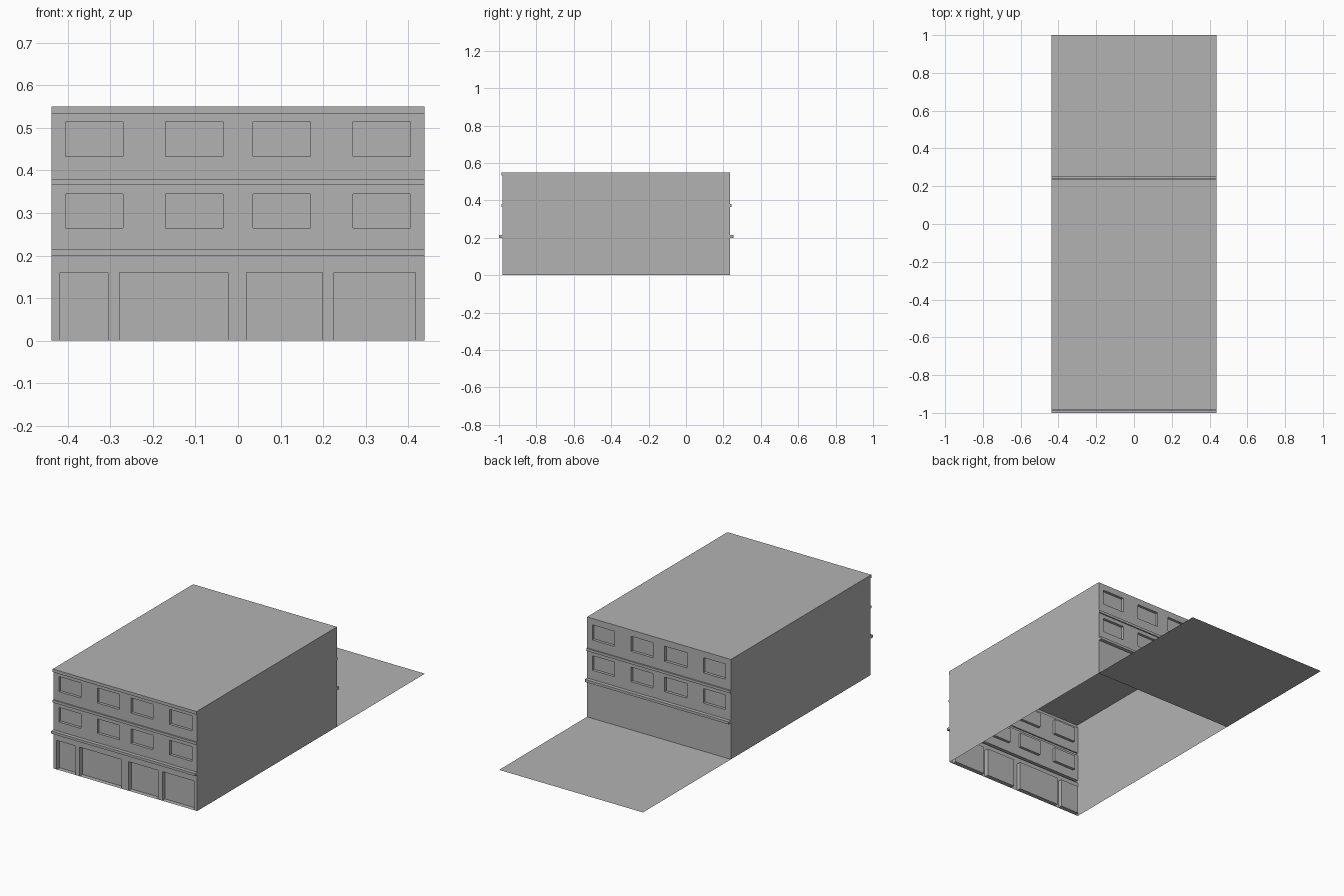
import bpy, bmesh

cube = bpy.data.objects.get("Cube")
if cube:
    bpy.data.objects.remove(cube, do_unlink=True)

HALF, FRONT, BACK, TOP = 0.438, -0.98, 0.235, 0.55

grey = bpy.data.materials.new("plain grey")
grey.use_nodes = True
colour = (0.45, 0.45, 0.45, 1)
grey.diffuse_color = colour
grey.node_tree.nodes["Principled BSDF"].inputs["Base Color"].default_value = colour


def sheet(name, quads):
    """Thin surface object from a list of quads."""
    bm = bmesh.new()
    for quad in quads:
        bm.faces.new([bm.verts.new(p) for p in quad])
    bmesh.ops.remove_doubles(bm, verts=bm.verts, dist=0.0001)
    bmesh.ops.dissolve_limit(bm, angle_limit=0.01, verts=bm.verts, edges=bm.edges)
    mesh = bpy.data.meshes.new(name)
    bm.to_mesh(mesh)
    bm.free()
    mesh.materials.append(grey)
    obj = bpy.data.objects.new(name, mesh)
    bpy.context.collection.objects.link(obj)


def relief_wall(name, y, out, panels):
    """Wall at y facing out, with panels (x0, x1, z0, z1, relief)."""
    xs = sorted({-HALF, HALF} | {v for p in panels for v in p[:2]})
    zs = sorted({0, TOP} | {v for p in panels for v in p[2:4]})

    def depth(i, j):
        if 0 <= i < len(xs) - 1 and 0 <= j < len(zs) - 1:
            x, z = (xs[i] + xs[i + 1]) / 2, (zs[j] + zs[j + 1]) / 2
            for x0, x1, z0, z1, d in panels:
                if x0 < x < x1 and z0 < z < z1:
                    return y + out * d
        return y

    quads = []
    for i in range(len(xs)):
        for j in range(len(zs)):
            x, z, d = xs[i], zs[j], depth(i, j)
            left, below = depth(i - 1, j), depth(i, j - 1)
            if i < len(xs) - 1 and j < len(zs) - 1:
                a, b = xs[i + 1], zs[j + 1]
                quads.append([(x, d, z), (a, d, z), (a, d, b), (x, d, b)])
            # Returns where neighbouring cells differ in depth
            if j < len(zs) - 1 and d != left:
                b = zs[j + 1]
                quads.append([(x, left, z), (x, d, z), (x, d, b), (x, left, b)])
            if i < len(xs) - 1 and d != below:
                a = xs[i + 1]
                quads.append([(x, d, z), (x, below, z), (a, below, z), (a, d, z)])
    if out > 0:
        quads = [q[::-1] for q in quads]
    sheet(name, quads)


# Windows and ledges shared by both ends
columns = [(-0.405, -0.27), (-0.17, -0.035), (0.035, 0.17), (0.27, 0.405)]
shared = [(*c, *r, -0.015) for c in columns for r in [(0.265, 0.345), (0.432, 0.515)]]
shared += [(-HALF, HALF, 0.2, 0.214, 0.02), (-HALF, HALF, 0.366, 0.38, 0.007)]

# Shopfront openings and cornice on the front only
doors = [(-0.418, -0.305), (-0.278, -0.023), (0.02, 0.198), (0.225, 0.417)]
front = shared + [(*d, 0, 0.16, -0.025) for d in doors]
front.append((-HALF, HALF, 0.533, TOP, 0.006))

relief_wall("front_wall", FRONT, -1, front)
relief_wall("back_wall", BACK, 1, shared)

# Blank side walls
for name, s in (("left_wall", 1), ("right_wall", -1)):
    a, b = (FRONT, BACK) if s > 0 else (BACK, FRONT)
    x = s * HALF
    sheet(name, [[(x, a, 0), (x, b, 0), (x, b, TOP), (x, a, TOP)]])

# Flat roof and rear yard
for name, y0, y1, z in (("roof", FRONT, BACK, TOP), ("rear_yard", BACK, 1, 0)):
    sheet(name, [[(-HALF, y0, z), (HALF, y0, z), (HALF, y1, z), (-HALF, y1, z)]])
